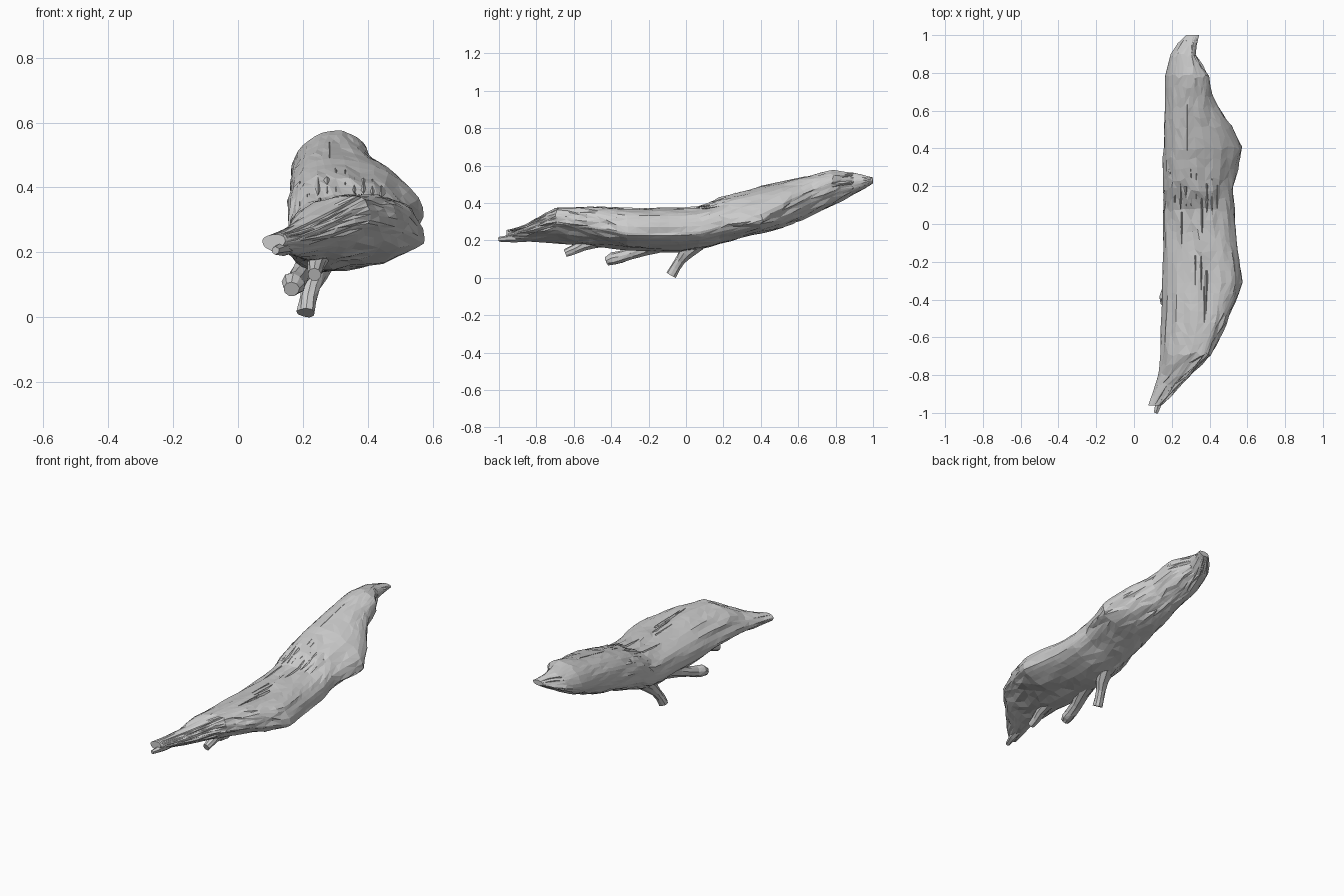
import bpy, bmesh, math, random
from mathutils import Vector, noise

if "Cube" in bpy.data.objects:
    bpy.data.objects.remove(bpy.data.objects["Cube"])

random.seed(7)

# Trunk stations: y, left (x,z), top (x,z), right (x,z), bottom (x,z)
ST = [
    (-0.96, .075, .235, .11, .255, .145, .235, .11, .205),
    (-0.88, .105, .225, .16, .270, .22, .25, .14, .195),
    (-0.80, .13, .22, .24, .312, .305, .275, .17, .190),
    (-0.70, .14, .22, .33, .372, .40, .30, .20, .183),
    (-0.50, .145, .23, .38, .380, .505, .275, .25, .170),
    (-0.30, .15, .24, .38, .372, .572, .24, .25, .148),
    (-0.05, .155, .25, .34, .367, .54, .24, .24, .138),
    (0.09, .155, .26, .32, .382, .53, .25, .25, .155),
    (0.19, .15, .32, .30, .430, .523, .28, .28, .185),
    (0.40, .16, .37, .28, .490, .572, .31, .34, .238),
    (0.50, .16, .40, .28, .510, .525, .37, .34, .260),
    (0.65, .165, .43, .29, .543, .425, .45, .31, .325),
    (0.78, .165, .45, .31, .575, .40, .50, .28, .385),
    (0.90, .195, .48, .30, .560, .32, .51, .27, .450),
    (1.00, .275, .52, .31, .535, .345, .525, .31, .505),
]


def station(y):
    for a, b in zip(ST, ST[1:]):
        if y <= b[0]:
            t = (y - a[0]) / (b[0] - a[0])
            return [p + (q - p) * t for p, q in zip(a, b)]
    return list(ST[-1])


def section_point(s, ang):
    """Point on a lopsided oval through the four extreme points."""
    y, xl, zl, xt, zt, xr, zr, xb, zb = s
    c, n = math.cos(ang), math.sin(ang)
    sx, sz = (xr, zr) if c > 0 else (xl, zl)
    vx, vz = (xt, zt) if n > 0 else (xb, zb)
    e = 1.0
    if c > 0:
        back = min(1, max(0, (y + 0.05) / 0.4))     # boxy shoulder in front, sharp edge behind
        under = min(1, max(0, (-0.35 - y) / 0.2))   # undercut broken face at the front
        e = 0.8 + 0.25 * back if n > 0 else 1.12 + 0.35 * under
    u, v = abs(c) ** e, abs(n) ** e
    return Vector((vx + (sx - vx) * u, y, sz + (vz - sz) * v))


def make_object(name, bm):
    bmesh.ops.recalc_face_normals(bm, faces=bm.faces)
    me = bpy.data.meshes.new(name)
    bm.to_mesh(me)
    bm.free()
    ob = bpy.data.objects.new(name, me)
    bpy.context.collection.objects.link(ob)
    return ob


def loft(name, rings):
    bm = bmesh.new()
    vs = [[bm.verts.new(p) for p in r] for r in rings]
    n = len(vs[0])
    for a, b in zip(vs, vs[1:]):
        for i in range(n):
            j = (i + 1) % n
            if random.random() < 0.5:
                bm.faces.new((a[i], a[j], b[j]))
                bm.faces.new((a[i], b[j], b[i]))
            else:
                bm.faces.new((a[i], a[j], b[i]))
                bm.faces.new((a[j], b[j], b[i]))
    bm.faces.new(vs[0])
    bm.faces.new(vs[-1])
    return make_object(name, bm)


# Weathered trunk with grain running along its length
SIDES, RINGS = 36, 36
rings = []
for k in range(RINGS + 1):
    y = -0.96 + 1.96 * k / RINGS
    inner = 0 < k < RINGS
    s = station(y)
    mid = Vector(((s[1] + s[5]) / 2, y, (s[4] + s[8]) / 2))
    amp = 0.013 * min(1, (s[5] - s[1]) / 0.3)
    ring = []
    for i in range(SIDES):
        p = section_point(s, 2 * math.pi * i / SIDES)
        out = (p - mid).normalized()
        grain = noise.noise(Vector((p.x * 28, y * 3.5, p.z * 28)))
        p += out * grain * amp * (0.5 if y > 0.4 else 1)
        if inner:
            p.y += random.uniform(-0.012, 0.012)
        ring.append(p)
    rings.append(ring)
loft("trunk", rings)


def tube(name, pts, sides=9):
    """Bent branch through (x, y, z, radius) points."""
    cs = [Vector(p[:3]) for p in pts]
    out = []
    for i, p in enumerate(pts):
        d = (cs[min(i + 1, len(cs) - 1)] - cs[max(i - 1, 0)]).normalized()
        u = d.cross(Vector((1, 0, 0))).normalized()
        w = d.cross(u)
        out.append([cs[i] + (u * math.cos(a) + w * math.sin(a)) * p[3] * random.uniform(.9, 1.1)
                    for a in (2 * math.pi * j / sides for j in range(sides))])
    return loft(name, out)


# Broken branch stubs underneath
tube("branch_stub_middle", [(.26, .06, .19, .05), (.24, .0, .135, .038), (.225, -.03, .095, .029),
                            (.215, -.055, .055, .027), (.21, -.078, .014, .028)])
tube("branch_stub_front", [(.23, -.14, .19, .055), (.21, -.22, .155, .038), (.19, -.29, .128, .031),
                           (.178, -.35, .11, .032), (.17, -.39, .102, .036), (.165, -.425, .087, .025)])
tube("branch_stub_small", [(.25, -.46, .205, .045), (.245, -.55, .175, .03),
                           (.238, -.60, .150, .025), (.235, -.645, .132, .022)])

# Split front tip: thin lower splinter
tube("tip_splinter", [(.16, -.82, .22, .025), (.14, -.92, .213, .022), (.115, -1.0, .205, .013)], 6)


# Jagged torn fibres across the crease and scattered along the top
def shard(name, x, y, length, width, height):
    def top(yy):
        s = station(yy)
        return min((section_point(s, math.pi * i / 60) for i in range(61)),
                   key=lambda p: abs(p.x - x)).z
    bm = bmesh.new()
    ya, yb = y - length / 2, y + length / 2
    za, zb = top(ya), top(yb)
    tip = bm.verts.new((x, ya, za + height * 0.5))
    base = [bm.verts.new(p) for p in ((x - width, yb, zb - .015), (x, yb, zb + height * 0.4),
                                      (x + width, yb, zb - .015), (x, yb, zb - .03))]
    for i in range(4):
        bm.faces.new((tip, base[i], base[(i + 1) % 4]))
    bm.faces.new(base)
    make_object(name, bm)


for i in range(10):
    shard("crease_fibre", .19 + .028 * i, random.uniform(.13, .20),
          random.uniform(.12, .2), .018, random.uniform(.006, .014))
for i in range(10):
    shard("bark_fibre", random.uniform(.2, .40), random.uniform(-.5, .6),
          random.uniform(.15, .25), .012, .005)
